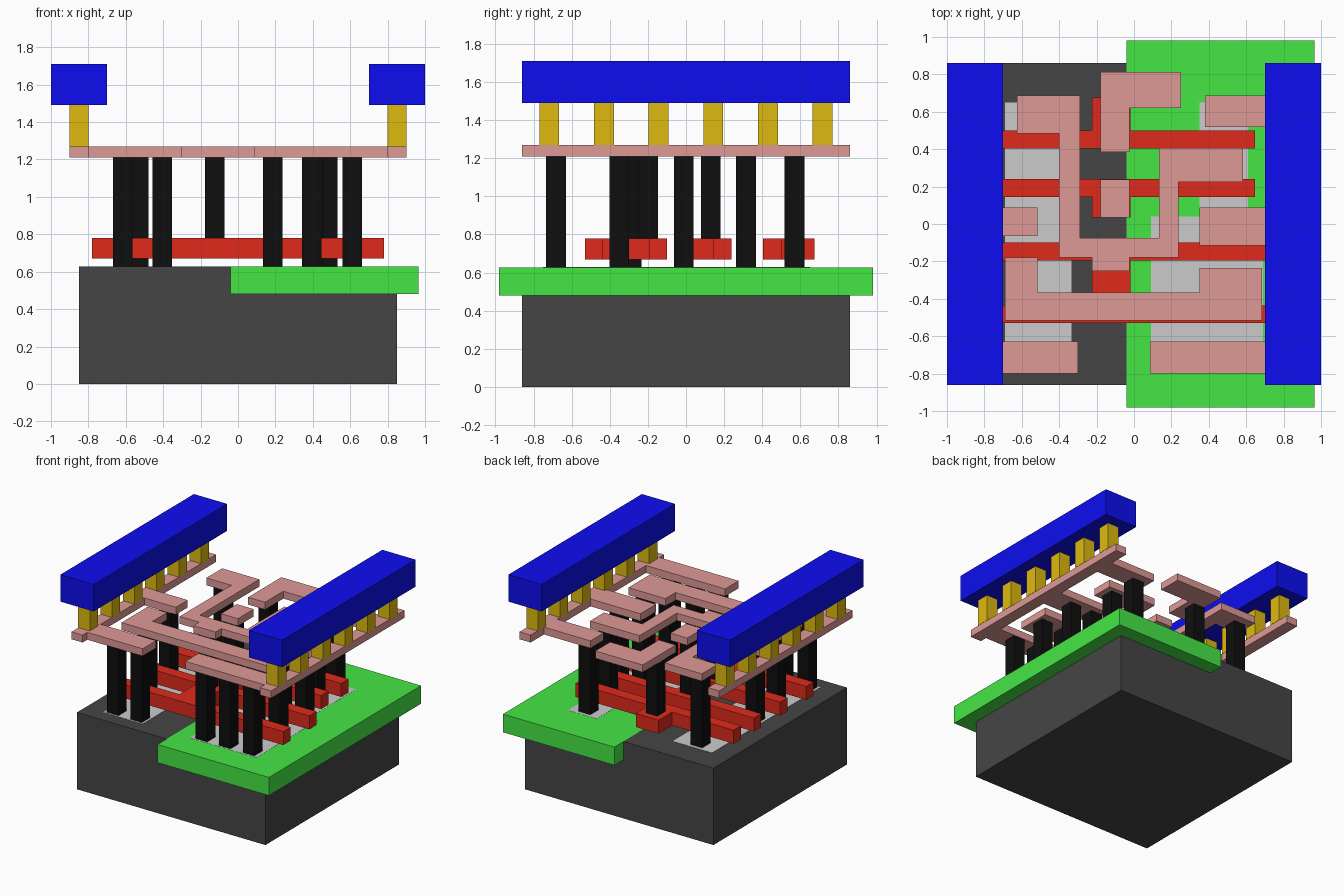
import bpy, bmesh

def mat(name, r, g, b):
    m = bpy.data.materials.new(name)
    m.diffuse_color = (r, g, b, 1)
    return m

DARK = mat("dark_grey", .06, .06, .06)
LIGHT = mat("light_grey", .6, .6, .6)
GREEN = mat("green", .06, .8, .06)
RED = mat("red", .75, .023, .011)
BLACK = mat("black", .0045, .0045, .0045)
PINK = mat("pink", .73, .32, .3)
GOLD = mat("gold", .73, .49, .005)
BLUE = mat("blue", .004, .004, .88)

def prism(name, outline, z0, z1, material):
    """Extrude a flat outline from z0 to z1."""
    bm = bmesh.new()
    face = bm.faces.new([bm.verts.new((x, y, z0)) for x, y in outline])
    ext = bmesh.ops.extrude_face_region(bm, geom=[face], use_keep_orig=True)
    for v in ext["geom"]:
        if isinstance(v, bmesh.types.BMVert):
            v.co.z = z1
    bmesh.ops.recalc_face_normals(bm, faces=bm.faces)
    me = bpy.data.meshes.new(name)
    bm.to_mesh(me)
    bm.free()
    me.materials.append(material)
    ob = bpy.data.objects.new(name, me)
    bpy.context.collection.objects.link(ob)
    return ob

def box(name, x0, x1, y0, y1, z0, z1, material):
    return prism(name, [(x0, y0), (x1, y0), (x1, y1), (x0, y1)], z0, z1, material)

def post(name, x, y, z0, z1, material, h=.052):
    return box(name, x - h, x + h, y - h, y + h, z0, z1, material)

TOP = .627                      # top of the base block
M0, M1 = 1.21, 1.27             # pink track layer

# Base block, well and the shallow pads let into its top
box("base_block", -.85, .85, -.86, .86, 0, TOP, DARK)
box("green_well", -.04, .965, -.98, .98, .48, TOP + .001, GREEN)
box("left_pad", -.69, -.335, -.75, .65, .55, TOP + .002, LIGHT)
prism("right_pad", [(.09, -.75), (.69, -.75), (.69, .04), (.61, .04),
                    (.61, .65), (.35, .65), (.35, .04), (.09, .04)],
      .55, TOP + .002, LIGHT)

# Red gate bars with their contact tabs
R0, R1 = .67, .78
prism("gate_bar_back", [(-.78, .405), (.647, .405), (.647, .5), (-.02, .5),
                        (-.02, .675), (-.225, .675), (-.225, .5), (-.78, .5)], R0, R1, RED)
prism("gate_bar_middle", [(-.78, .145), (-.225, .145), (-.225, .035), (-.02, .035),
                          (-.02, .145), (.647, .145), (.647, .24), (-.78, .24)], R0, R1, RED)
prism("gate_bar_front_pair", [
    (-.78, -.53), (.78, -.53), (.78, -.435), (-.02, -.435), (-.02, -.195), (.78, -.195),
    (.78, -.1), (-.78, -.1), (-.78, -.195), (-.225, -.195), (-.225, -.435), (-.78, -.435)],
    R0, R1, RED)

# Black contact posts: row position -> x positions
rows = {-.683: (-.615, -.405, .185, .395, .61), -.35: (.405, .61), -.285: (-.615,),
        -.012: (-.615, .405, .61), .315: (.48,), .57: (-.53, .48)}
for y, xs in rows.items():
    for x in xs:
        post("contact_post", x, y, TOP, M0, BLACK)
for y in (-.198, .13, .57):
    post("gate_contact_post", -.125, y, R1, M0, BLACK)

# Pink side rails with their inward arms
prism("left_rail", [(-.9, -.86), (-.8, -.86), (-.8, -.8), (-.3, -.8), (-.3, -.627),
                    (-.8, -.627), (-.8, -.065), (-.515, -.065), (-.515, .088),
                    (-.8, .088), (-.8, .86), (-.9, .86)], M0, M1, PINK)
prism("right_rail", [(.9, -.86), (.8, -.86), (.8, -.8), (.085, -.8), (.085, -.627),
                     (.8, -.627), (.8, -.115), (.35, -.115), (.35, .088), (.8, .088),
                     (.8, .518), (.38, .518), (.38, .688), (.8, .688),
                     (.8, .86), (.9, .86)], M0, M1, PINK)

# Free pink tracks
prism("fork_track", [
    (-.625, .485), (-.4, .485), (-.4, -.18), (-.225, -.18), (-.225, -.252), (-.025, -.252),
    (-.025, -.18), (.238, -.18), (.238, .225), (.582, .225), (.582, .405), (.135, .405),
    (.135, -.075), (-.29, -.075), (-.29, .688), (-.625, .688)], M0, M1, PINK)
prism("hook_track", [(-.178, .385), (-.025, .385), (-.025, .62), (.25, .62),
                     (.25, .812), (-.178, .812)], M0, M1, PINK)
box("small_track", -.178, -.025, .035, .238, M0, M1, PINK)
prism("front_track", [(-.69, -.515), (.685, -.515), (.685, -.235), (.35, -.235),
                      (.35, -.365), (-.515, -.365), (-.515, -.178), (-.69, -.178)],
      M0, M1, PINK)

# Gold posts and the blue power bars above both rails
for side, s in (("left", -1), ("right", 1)):
    for i in range(6):
        post(side + "_gold_post", s * .85, -.718 + i * .287, M1, 1.49, GOLD)
    box(side + "_blue_bar", s * .85 - .15, s * .85 + .15, -.86, .86, 1.49, 1.71, BLUE)
